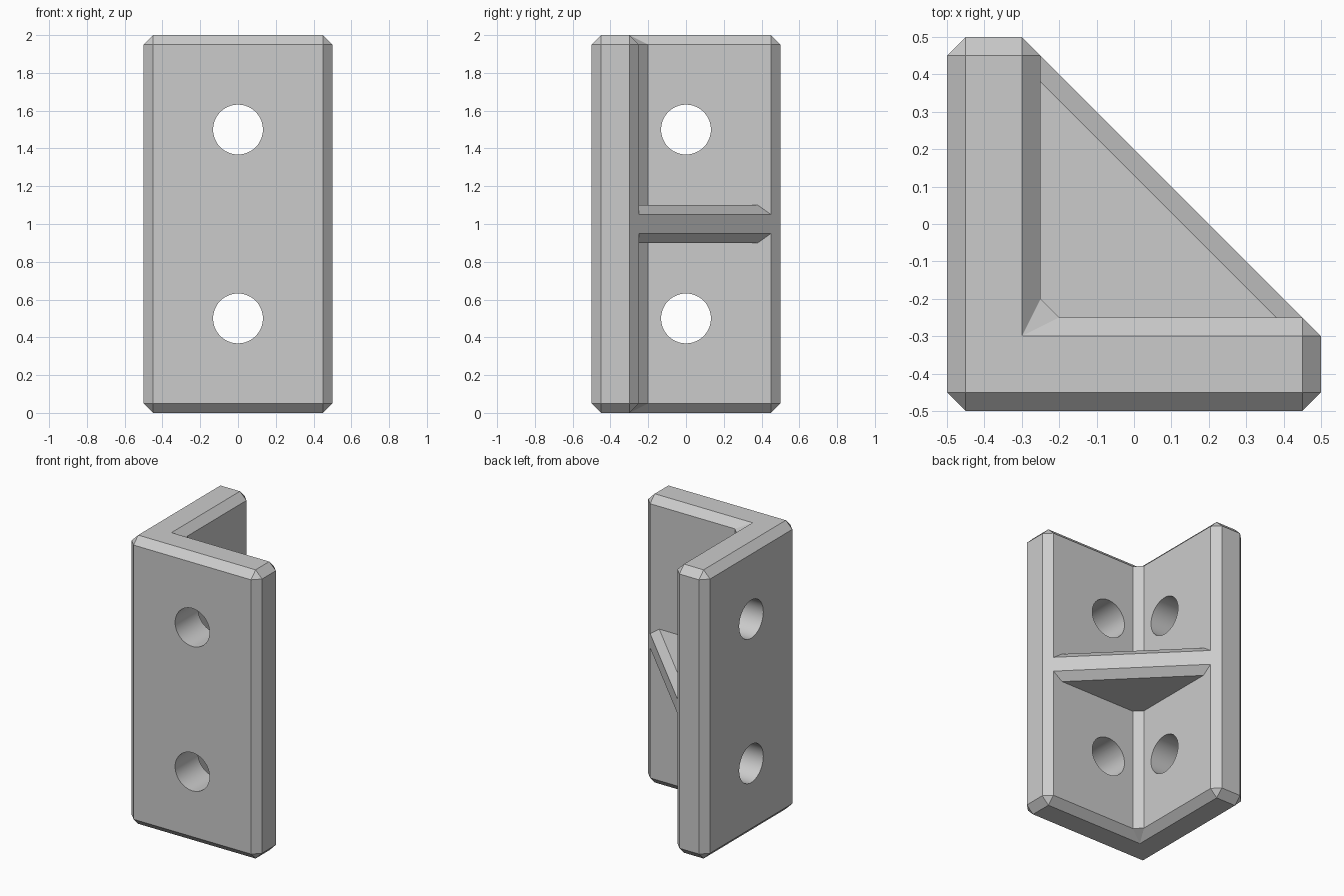
import bpy, bmesh, math
from mathutils import Matrix

cube = bpy.data.objects.get("Cube")
if cube:
    bpy.data.objects.remove(cube, do_unlink=True)

grey = bpy.data.materials.new("plain grey")
grey.use_nodes = True
COLOUR = (0.6, 0.6, 0.6, 1)
grey.diffuse_color = COLOUR
grey.node_tree.nodes["Principled BSDF"].inputs["Base Color"].default_value = COLOUR


def layered_solid(name, layers):
    """Loft matching outlines given as (z, points), cap both ends."""
    bm = bmesh.new()
    rings = [[bm.verts.new((x, y, z)) for x, y in pts] for z, pts in layers]
    n = len(rings[0])
    for low, high in zip(rings, rings[1:]):
        for i in range(n):
            j = (i + 1) % n
            bm.faces.new((low[i], low[j], high[j], high[i]))
    bm.faces.new(rings[0][::-1])
    bm.faces.new(rings[-1])
    bmesh.ops.remove_doubles(bm, verts=bm.verts, dist=1e-4)
    bmesh.ops.recalc_face_normals(bm, faces=bm.faces)
    return finish(name, bm)


def finish(name, bm):
    mesh = bpy.data.meshes.new(name)
    bm.to_mesh(mesh)
    bm.free()
    mesh.materials.append(grey)
    obj = bpy.data.objects.new(name, mesh)
    bpy.context.collection.objects.link(obj)
    return obj


def mirrored(half):
    """Complete an outline by reflecting it across the x = y diagonal."""
    return half + [(y, x) for x, y in reversed(half)]


# Chamfered angle plates: full outline, and the cap outline with doubled corners
outline = mirrored([(-.45, -.5), (.45, -.5), (.5, -.45), (.5, -.3), (.45, -.25), (-.2, -.25)])
cap = mirrored([(-.45, -.45), (.45, -.45), (.45, -.45), (.45, -.3), (.45, -.3), (-.3, -.3)])
bracket = layered_solid("angle_bracket", [(0, cap), (.05, outline), (1.95, outline), (2, cap)])


# Triangular gusset with a chamfered sloping edge
def triangle(reach):
    leg = -.28
    return [(leg, leg), (reach - leg, leg), (leg, reach - leg)]


gusset = layered_solid("gusset", [(.9, triangle(.13)), (.95, triangle(.2)),
                                  (1.05, triangle(.2)), (1.1, triangle(.13))])

# Bolt hole cutters, two through each plate
bm = bmesh.new()
for z in (.5, 1.5):
    for axis, centre in (("X", (0, -.4, z)), ("Y", (-.4, 0, z))):
        turn = Matrix.Translation(centre) @ Matrix.Rotation(math.pi / 2, 4, axis)
        bmesh.ops.create_cone(bm, cap_ends=True, segments=48, radius1=.132, radius2=.132,
                              depth=.5, matrix=turn)
holes = finish("bolt_hole_cutters", bm)

# Join the gusset and drill the holes
for helper, operation in ((gusset, "UNION"), (holes, "DIFFERENCE")):
    mod = bracket.modifiers.new(helper.name, "BOOLEAN")
    mod.operation = operation
    mod.solver = "EXACT"
    mod.object = helper
    bpy.context.view_layer.objects.active = bracket
    bpy.ops.object.modifier_apply(modifier=mod.name)
    bpy.data.objects.remove(helper, do_unlink=True)

bpy.ops.object.select_all(action="DESELECT")
bracket.select_set(True)
bpy.ops.object.shade_smooth_by_angle(angle=math.radians(25))
